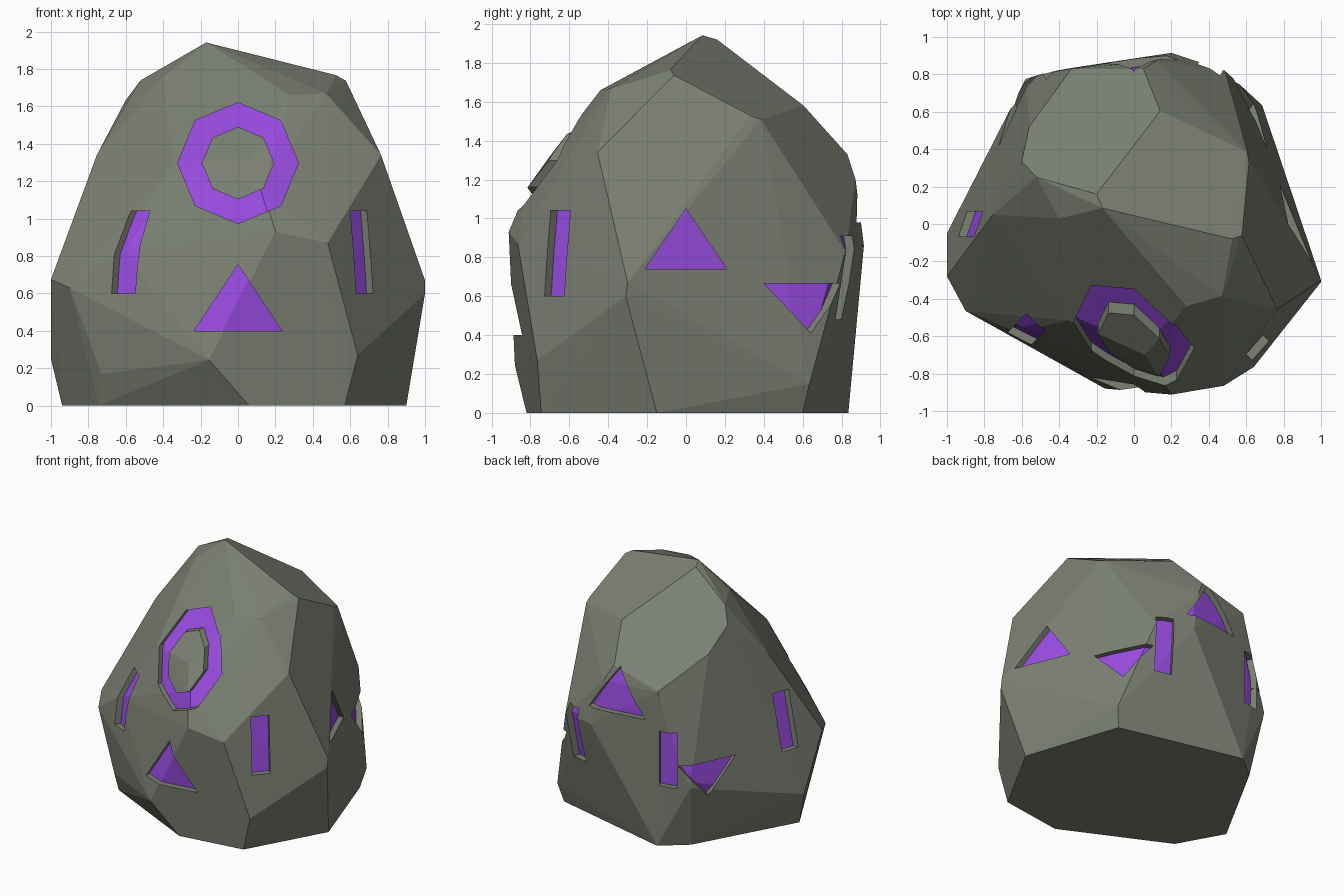
import bpy, bmesh, math
from mathutils import Vector

if "Cube" in bpy.data.objects:
    bpy.data.objects.remove(bpy.data.objects["Cube"])


def material(name, rgb):
    m = bpy.data.materials.new(name)
    m.diffuse_color = (*rgb, 1)
    m.use_nodes = True
    m.node_tree.nodes["Principled BSDF"].inputs["Base Color"].default_value = m.diffuse_color
    return m


stone = material("grey_stone", (0.20, 0.218, 0.172))
glow = material("purple_glow", (0.32, 0.072, 0.76))


def finish(bm, name):
    bmesh.ops.recalc_face_normals(bm, faces=bm.faces)
    me = bpy.data.meshes.new(name)
    bm.to_mesh(me)
    bm.free()
    ob = bpy.data.objects.new(name, me)
    bpy.context.collection.objects.link(ob)
    return ob


# Corner points of the faceted boulder, from the ground up
CORNERS = [
    (.57, -.745, 0), (.9, -.15, 0), (.65, .6, 0), (-.33, .835, 0),
    (-.52, .68, 0), (-.94, -.08, 0), (-.745, -.43, 0), (.06, -.82, 0),
    (-.73, -.51, .17), (-.155, -.88, .245), (.64, -.765, .27), (.685, .635, .15),
    (-1, -.05, .25), (-.58, .775, .5),
    (1, -.31, .6), (1, -.3, .67), (-.9, -.465, .63), (-1, -.28, .675),
    (-.63, -.58, .83), (-.47, .81, .75), (.48, -.865, .87), (.2, -.912, .93),
    (.2, .915, .86), (.485, .82, .83), (.13, -.815, 1.16), (.12, .872, 1.2),
    (-.35, -.515, 1.29), (.06, -.7, 1.32), (.765, -.455, 1.34), (-.335, .83, 1.22),
    (.05, .83, 1.33), (-.755, .05, 1.34), (-.56, .52, 1.46), (.605, .385, 1.51),
    (.615, .33, 1.53), (.14, .605, 1.58), (-.6, .335, 1.634), (.28, -.44, 1.66),
    (.47, -.385, 1.67), (.577, -.062, 1.737), (.525, -.08, 1.767), (-.52, .25, 1.74),
    (-.4, .03, 1.755), (-.2, .16, 1.92), (-.17, .085, 1.942),
]


def boulder(name, scale):
    bm = bmesh.new()
    mid = Vector((0, 0, .9))
    for c in CORNERS:
        bm.verts.new(mid + (Vector(c) - mid) * scale)
    out = bmesh.ops.convex_hull(bm, input=bm.verts)
    junk = {v for v in out["geom_interior"] + out["geom_unused"]
            if isinstance(v, bmesh.types.BMVert)}
    bmesh.ops.delete(bm, geom=list(junk), context='VERTS')
    return finish(bm, name)


def subtract(target, tool):
    mod = target.modifiers.new("carve", 'BOOLEAN')
    mod.object, mod.operation, mod.solver = tool, 'DIFFERENCE', 'EXACT'
    bpy.context.view_layer.objects.active = target
    bpy.ops.object.modifier_apply(modifier=mod.name)


def loop(bm, outline, angle, r):
    """Outline (sideways, z) placed at distance r, facing angle from the front."""
    a = math.radians(angle)
    return [bm.verts.new((math.sin(a) * r + math.cos(a) * u,
                          -math.cos(a) * r + math.sin(a) * u, z)) for u, z in outline]


def walls(bm, p, q):
    for i in range(len(p)):
        j = (i + 1) % len(p)
        bm.faces.new((p[i], p[j], q[j], q[i]))


def prism(outline, angle):
    bm = bmesh.new()
    p, q = loop(bm, outline, angle, .5), loop(bm, outline, angle, 1.4)
    walls(bm, p, q)
    bm.faces.new(p)
    bm.faces.new(q)
    return finish(bm, "rune_cutter")


def triangle(hw, base, tip):
    return [(-hw, base), (hw, base), (0, tip)]


def bar(z0, z1, hw=.067):
    return [(-hw, z0), (hw, z0), (hw, z1), (-hw, z1)]


def octagon(r):
    return [(r * math.sin(k * math.pi / 4), 1.297 + r * math.cos(k * math.pi / 4))
            for k in range(8)]


# Rune shapes around the boulder, by facing angle
cutters = [prism(outline, angle) for angle, outline in [
    (0, triangle(.235, .4, .755)), (45, bar(.6, 1.04)),
    (90, triangle(.21, .74, 1.05)), (135, triangle(.22, .665, .41)),
    (154, bar(.48, .91)), (180, triangle(.235, .98, 1.33)),
    (207, bar(.48, .91)), (225, triangle(.22, .665, .41)),
    (270, bar(.6, 1.04)), (315, bar(.6, 1.04))]]

# Eight-sided ring rune on the front
bm = bmesh.new()
rings = [loop(bm, octagon(r), 0, d) for r, d in
         ((.323, .2), (.323, 1.4), (.193, 1.4), (.193, .2))]
for k in range(4):
    walls(bm, rings[k], rings[(k + 1) % 4])
cutters.append(finish(bm, "ring_cutter"))

# Carve each rune down to a slightly smaller core
rock = boulder("carved_boulder", 1)
core = boulder("inner_core", .948)
floors = [(p.normal.copy(), p.center.copy()) for p in core.data.polygons]
for cutter in cutters:
    subtract(cutter, core)
    subtract(rock, cutter)
    bpy.data.objects.remove(cutter)
bpy.data.objects.remove(core)

# Glowing rune floors are the faces lying on the core
rock.data.materials.clear()
rock.data.materials.append(stone)
rock.data.materials.append(glow)
for p in rock.data.polygons:
    on_core = any(abs(n.dot(p.center - c)) < .002 and n.dot(p.normal) > .998
                  for n, c in floors)
    p.material_index = int(on_core)
